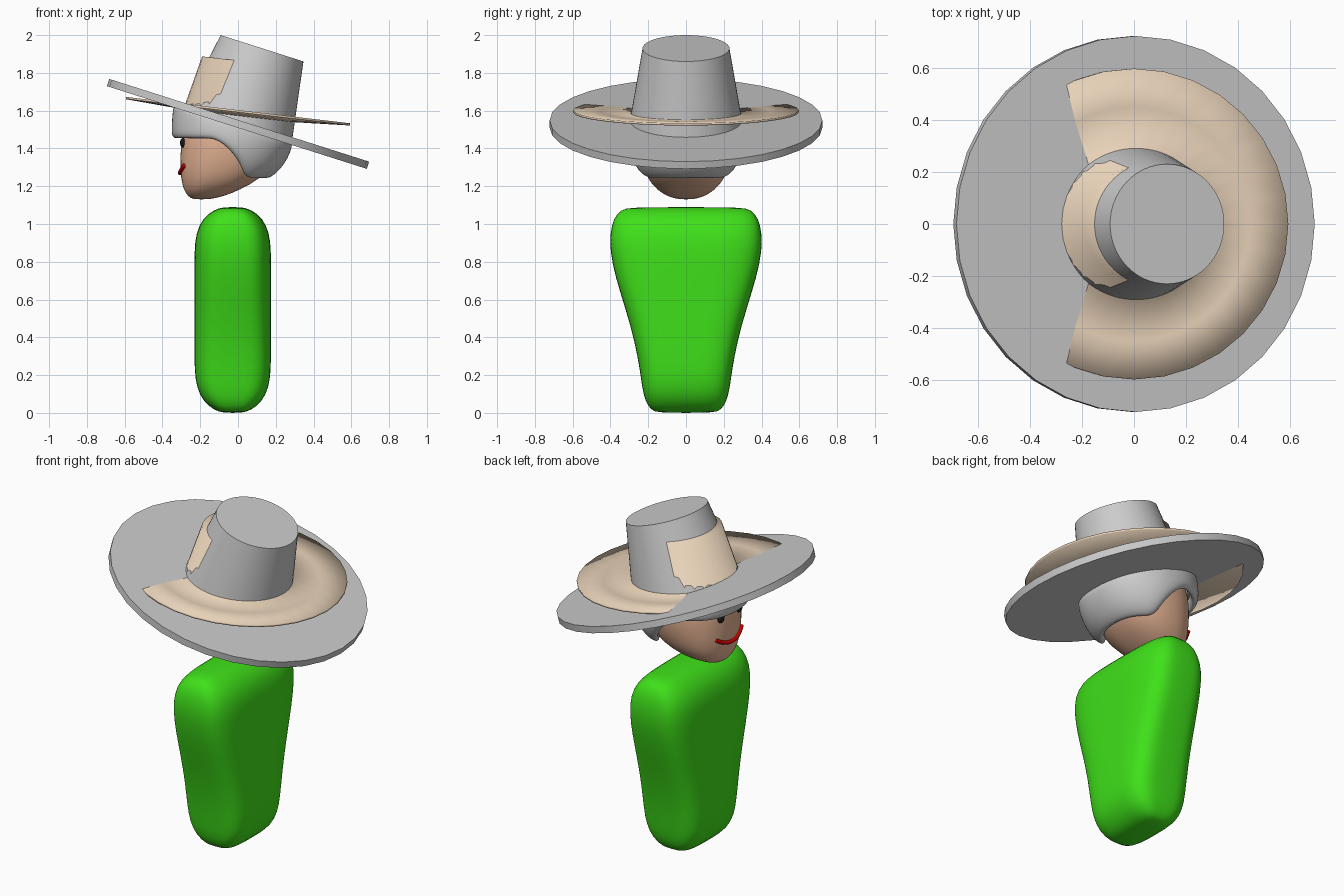
import bpy, bmesh, math
from math import sin, cos, pi, radians

if "Cube" in bpy.data.objects:
    bpy.data.objects.remove(bpy.data.objects["Cube"])


def material(name, rgb):
    m = bpy.data.materials.new(name)
    m.diffuse_color = (*rgb, 1)
    m.use_nodes = True
    m.node_tree.nodes["Principled BSDF"].inputs["Base Color"].default_value = m.diffuse_color
    return m


GREEN = material("green", (0.05, 0.75, 0.01))
SKIN = material("skin", (0.8, 0.46, 0.3))
TAN = material("tan", (0.8, 0.64, 0.48))
RED = material("red", (0.7, 0.0, 0.0))
BLACK = material("black", (0.01, 0.01, 0.01))


def loft(name, rings, caps=True, mat=None, smooth=True):
    """Skin closed rings of 3D points, bottom to top."""
    bm = bmesh.new()
    rows = [[bm.verts.new(p) for p in r] for r in rings]
    n = len(rows[0])
    for a, b in zip(rows, rows[1:]):
        for i in range(n):
            j = (i + 1) % n
            bm.faces.new((a[i], a[j], b[j], b[i]))
    if caps:
        bm.faces.new(rows[0][::-1])
        bm.faces.new(rows[-1])
        bmesh.ops.recalc_face_normals(bm, faces=bm.faces)
    me = bpy.data.meshes.new(name)
    bm.to_mesh(me)
    bm.free()
    ob = bpy.data.objects.new(name, me)
    bpy.context.collection.objects.link(ob)
    if mat:
        me.materials.append(mat)
    for p in me.polygons:
        p.use_smooth = smooth
    return ob


def subsurf(ob, levels=2):
    m = ob.modifiers.new("subsurf", 'SUBSURF')
    m.levels = m.render_levels = levels


def super_point(a, cx, hx, hy, z, e):
    """Point on a superellipse of exponent e."""
    c, s = cos(a), sin(a)
    return (cx + hx * math.copysign(abs(c) ** (2 / e), c),
            hy * math.copysign(abs(s) ** (2 / e), s), z)


def angles(n):
    return [2 * pi * i / n for i in range(n)]


def lathe(name, profile, loc, tilt, n=32, mat=None, sharp=True):
    """Revolve (radius, height) points and tilt about y."""
    ob = loft(name, [[(r * cos(a), r * sin(a), h) for a in angles(n)] for r, h in profile], mat=mat)
    ob.location = loc
    ob.rotation_euler = (0, radians(tilt), 0)
    if sharp:
        bpy.context.view_layer.objects.active = ob
        ob.select_set(True)
        bpy.ops.object.shade_smooth_by_angle(angle=radians(30))
        ob.select_set(False)
    return ob


# Body: rounded slab, wide at the shoulders (z, half depth x, half width y)
body_rings = [(0.0, 0.05, 0.15), (0.015, 0.1, 0.185), (0.06, 0.155, 0.215), (0.13, 0.19, 0.232),
              (0.22, 0.203, 0.243), (0.38, 0.203, 0.272), (0.55, 0.203, 0.32), (0.72, 0.203, 0.375),
              (0.86, 0.203, 0.403), (0.95, 0.195, 0.402), (1.03, 0.16, 0.385), (1.075, 0.1, 0.345),
              (1.09, 0.05, 0.3)]
body = loft("body", [[super_point(a, -0.028, hx, hy, z, 3.6) for a in angles(48)]
                     for z, hx, hy in body_rings], mat=GREEN)
subsurf(body, 1)

# Head: (z, front x, back x, half width y)
head_rings = [(1.13, -0.235, -0.155, 0.04), (1.145, -0.265, -0.08, 0.095), (1.18, -0.288, 0.01, 0.155),
              (1.24, -0.303, 0.12, 0.205), (1.32, -0.308, 0.19, 0.235), (1.42, -0.303, 0.24, 0.255),
              (1.52, -0.29, 0.25, 0.255), (1.62, -0.22, 0.21, 0.21), (1.69, -0.12, 0.12, 0.12)]


def head_section(z):
    """Centre x, half depth and half width of the head at height z."""
    for p, q in zip(head_rings, head_rings[1:]):
        if z <= q[0] or q is head_rings[-1]:
            t = min(1, (z - p[0]) / (q[0] - p[0]))
            f, b, w = (p[k] + (q[k] - p[k]) * t for k in (1, 2, 3))
            return (f + b) / 2, (b - f) / 2, w


head = loft("head", [[super_point(a, *head_section(r[0]), r[0], 2.3) for a in angles(32)]
                     for r in head_rings], mat=SKIN)
subsurf(head, 1)


def face_x(y, z):
    cx, hx, hy = head_section(z)
    return cx - hx * (1 - (abs(y) / hy) ** 2.3) ** (1 / 2.3)


# Hair: band from a wavy hairline up to the underside of the brim
hair_rows = []
for t, off in ((0, 0.02), (0.03, 0.042), (0.12, 0.055), (0.3, 0.06), (0.55, 0.06), (0.8, 0.055), (1, 0.05)):
    row = []
    for a in angles(48):
        c = cos(a)
        u = max(0, min(1, (c + 0.35) / 0.95))
        low = 1.45 - 0.21 * u * u * (3 - 2 * u)
        high = 1.53 - 0.318 * (-0.02 + 0.32 * c)
        z = low + (high - low) * t
        cx, hx, hy = head_section(min(z, 1.52))
        row.append(super_point(a, cx, hx + off, hy + off, z, 2.2))
    hair_rows.append(row)
hair = loft("hair", hair_rows, caps=False)
sol = hair.modifiers.new("thickness", 'SOLIDIFY')
sol.thickness, sol.offset = 0.06, -1
subsurf(hair, 1)

# Eyes
for side, y in (("left", 0.085), ("right", -0.085)):
    bpy.ops.mesh.primitive_uv_sphere_add(segments=16, ring_count=10, radius=0.025,
                                         location=(face_x(y, 1.43), y, 1.43))
    eye = bpy.context.object
    eye.name = side + "_eye"
    eye.scale = (0.6, 1, 1)
    eye.data.materials.append(BLACK)
    bpy.ops.object.shade_smooth()
    eye.select_set(False)

# Smiling mouth: tube following the face
curve = bpy.data.curves.new("mouth", 'CURVE')
curve.dimensions = '3D'
curve.bevel_depth, curve.bevel_resolution, curve.use_fill_caps = 0.011, 3, True
sp = curve.splines.new('POLY')
sp.points.add(12)
for i, p in enumerate(sp.points):
    y = -0.12 + 0.02 * i
    z = 1.27 + 0.04 * (y / 0.12) ** 2
    p.co = (face_x(y, z) - 0.003, y, z, 1)
curve.materials.append(RED)
bpy.context.collection.objects.link(bpy.data.objects.new("mouth", curve))

# Grey hat: thick disc brim and tapered crown
lathe("hat_brim", [(0.722, -0.02), (0.722, 0.02)], (0, 0, 1.53), 17.65)
lathe("hat_crown", [(0.3, 0), (0.23, 0.42)], (0, 0, 1.53), 17.65, n=64)

# Thin tan under-hat, less tilted, cutting through the grey one
lathe("tan_hat", [(0.05, -0.028), (0.285, -0.03), (0.597, -0.012), (0.597, 0), (0.45, -0.007),
                  (0.285, -0.017), (0.222, 0.26), (0.05, 0.262)], (0, 0, 1.603), 6.7, mat=TAN, sharp=False)
